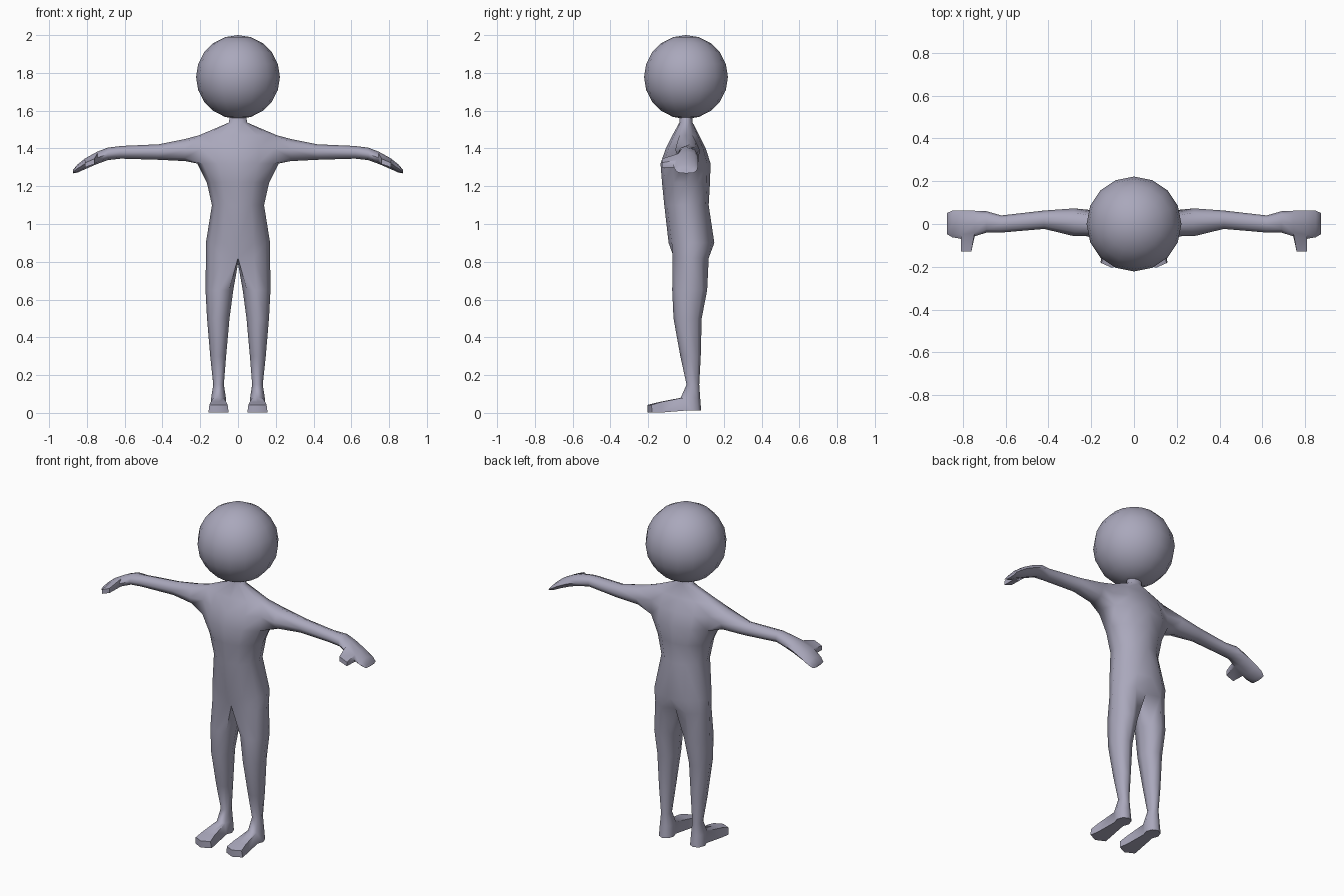
import bpy, bmesh, math
from mathutils import Vector

if "Cube" in bpy.data.objects:
    bpy.data.objects.remove(bpy.data.objects["Cube"])

skin = bpy.data.materials.new("lavender_grey")
skin.diffuse_color = (0.40, 0.39, 0.50, 1)
skin.use_nodes = True
skin.node_tree.nodes["Principled BSDF"].inputs["Base Color"].default_value = skin.diffuse_color


def finish(obj, angle):
    obj.data.materials.append(skin)
    bpy.ops.object.select_all(action='DESELECT')
    obj.select_set(True)
    bpy.context.view_layer.objects.active = obj
    bpy.ops.object.shade_smooth_by_angle(angle=math.radians(angle))


bm = bmesh.new()


def bridge(a, b, closed=True):
    """Quads between two rings of vertices; returns them in order."""
    n = len(a)
    return [bm.faces.new((a[i], a[(i + 1) % n], b[(i + 1) % n], b[i]))
            for i in range(n if closed else n - 1)]


def extrude(faces, move):
    """Extrude faces and place each new vertex with the given function."""
    res = bmesh.ops.extrude_face_region(bm, geom=faces)
    for v in [g for g in res["geom"] if isinstance(g, bmesh.types.BMVert)]:
        v.co = move(v.co)
    bmesh.ops.delete(bm, geom=[f for f in faces if f.is_valid], context='FACES')


# Torso: half rings from front centre round the side to back centre
# (height, half width, front y, back y)
torso = [(0.82, 0.170, -0.085, 0.135), (0.90, 0.170, -0.092, 0.150),
         (1.10, 0.138, -0.115, 0.120), (1.22, 0.165, -0.127, 0.127),
         (1.32, 0.215, -0.135, 0.130), (1.40, 0.220, -0.107, 0.105),
         (1.47, 0.205, -0.072, 0.070), (1.537, 0.048, -0.035, 0.035),
         (1.59, 0.042, -0.035, 0.035)]
rings = []
for z, w, f, b in torso:
    ring = []
    for i in range(7):
        a = math.radians(-90 + 30 * i)
        x = 0 if i in (0, 6) else w * math.cos(a)
        ring.append(bm.verts.new((x, (f + b) / 2 + (b - f) / 2 * math.sin(a), z)))
    rings.append(ring)
for v in (rings[0][0], rings[0][6]):
    v.co.y *= 0.75
for j in range(len(rings) - 1):
    faces = bridge(rings[j], rings[j + 1], closed=False)
    if j in (4, 5):                      # leave the shoulder open
        for f in faces[2:4]:
            bm.faces.remove(f)
A, B, C = rings[4:7]
bm.verts.remove(B[3])

# Leg: (height, inner x, outer x, front y, back y)
leg = [(0.65, 0.025, 0.172, -0.073, 0.112), (0.50, 0.045, 0.164, -0.066, 0.083),
       (0.30, 0.063, 0.147, -0.030, 0.078), (0.15, 0.075, 0.131, 0.003, 0.070),
       (0.08, 0.064, 0.142, -0.028, 0.075), (0.012, 0.060, 0.146, -0.020, 0.080)]
prev = rings[0] + [bm.verts.new((0, 0.03, 0.79))]
for z, xi, xo, f, b in leg:
    ring = []
    for i in range(8):
        a = math.radians(225 + 45 * i)
        ring.append(bm.verts.new(((xi + xo) / 2 + (xo - xi) / 2 * math.cos(a),
                                  (f + b) / 2 + (b - f) / 2 * math.sin(a), z)))
    leg_faces = bridge(prev, ring)
    prev = ring
bm.faces.new(prev)


# Foot: pull the front of the ankle forward in two steps
def toe(y, top, width):
    def move(c):
        s = (c.x - 0.103) / 0.03
        return Vector((0.103 + s * width, y + 0.012 * abs(s) ** 2,
                       top if c.z > 0.045 else 0.002))
    return move


extrude(leg_faces[0:2], toe(-0.14, 0.058, 0.044))
front = [f for f in bm.faces if all(v.co.y < -0.12 and v.co.z < 0.1 for v in f.verts)]
extrude(front, toe(-0.205, 0.042, 0.036))

# Arm: (x, centre y, half depth, low z, high z)
arm = [(0.28, 0.008, 0.065, 1.333, 1.450), (0.42, 0.020, 0.043, 1.340, 1.422),
       (0.62, 0.000, 0.040, 1.346, 1.413), (0.69, 0.010, 0.050, 1.338, 1.404),
       (0.745, 0.002, 0.060, 1.318, 1.383), (0.81, -0.003, 0.066, 1.290, 1.347),
       (0.85, 0.000, 0.062, 1.272, 1.315), (0.874, 0.002, 0.050, 1.268, 1.285)]
prev = [A[2], A[3], A[4], B[4], C[4], C[3], C[2], B[2]]
for k, (x, yc, hy, lo, hi) in enumerate(arm):
    ring = []
    for i in range(8):
        a = math.radians(225 + 45 * i)
        ring.append(bm.verts.new((x, yc + hy * math.cos(a),
                                  (lo + hi) / 2 + (hi - lo) / 2 * math.sin(a))))
    faces = bridge(prev, ring)
    if k == 5:
        thumb = faces[6:8]
    prev = ring
bm.faces.new(prev)

# Thumb: front of the palm pulled out
extrude(thumb, lambda c: Vector((0.785 + (c.x - 0.778) * 0.75, -0.128,
                                 1.322 + (c.z - 1.335) * 0.6)))

# Mirror the half body and weld the centre line
bmesh.ops.recalc_face_normals(bm, faces=bm.faces)
geom = bm.verts[:] + bm.edges[:] + bm.faces[:]
bmesh.ops.mirror(bm, geom=geom, axis='X', merge_dist=0.0005)
bmesh.ops.remove_doubles(bm, verts=bm.verts, dist=0.0005)
bmesh.ops.recalc_face_normals(bm, faces=bm.faces)
mesh = bpy.data.meshes.new("body")
bm.to_mesh(mesh)
bm.free()
body = bpy.data.objects.new("body", mesh)
bpy.context.collection.objects.link(body)
finish(body, 60)

# Head
bpy.ops.mesh.primitive_uv_sphere_add(segments=16, ring_count=10, radius=0.222,
                                     location=(0, 0, 1.778))
head = bpy.context.object
head.name = "head"
finish(head, 60)
